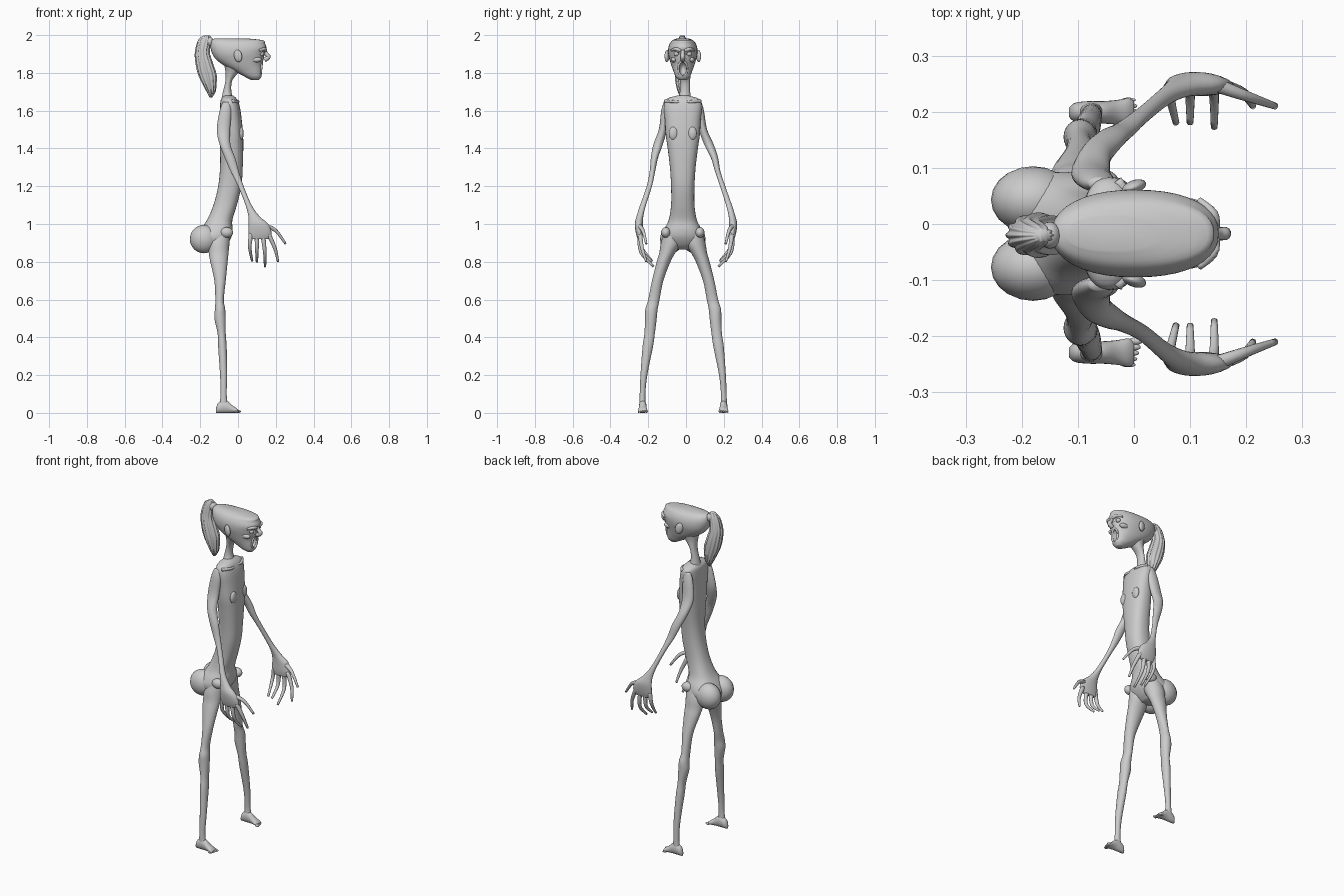
import bpy, bmesh, math
from mathutils import Vector

skin = bpy.data.materials.new("pale_grey")
skin.diffuse_color = (0.6, 0.6, 0.6, 1)
CY = -0.017  # body mid-plane


def finish(name, bm):
    bmesh.ops.recalc_face_normals(bm, faces=bm.faces)
    me = bpy.data.meshes.new(name)
    bm.to_mesh(me)
    bm.free()
    me.materials.append(skin)
    me.shade_smooth()
    ob = bpy.data.objects.new(name, me)
    bpy.context.collection.objects.link(ob)
    return ob


def spline(rows, steps=4):
    """Catmull-Rom through rows of numbers."""
    out = []
    for i in range(len(rows) - 1):
        a, b, c, d = (rows[max(i - 1, 0)], rows[i], rows[i + 1], rows[min(i + 2, len(rows) - 1)])
        for k in range(steps):
            t = k / steps
            out.append([q + 0.5 * t * (r - p + t * (2*p - 5*q + 4*r - s + t * (3*(q - r) + s - p)))
                        for p, q, r, s in zip(a, b, c, d)])
    return out + [list(rows[-1])]


def loft(name, rings, n=24, axis='Z', power=2.0, ripple=0.0):
    """Rings are (x, y, z, ra, rb); axis Z, X, or None to follow the path."""
    rings = spline(rings)
    pts = [Vector(r[:3]) for r in rings]
    bm = bmesh.new()
    loops = []
    for i, (p, r) in enumerate(zip(pts, rings)):
        if axis == 'Z':
            u, v = Vector((1, 0, 0)), Vector((0, 1, 0))
        elif axis == 'X':
            u, v = Vector((0, 1, 0)), Vector((0, 0, 1))
        else:
            t = (pts[min(i + 1, len(pts) - 1)] - pts[max(i - 1, 0)]).normalized()
            u = t.cross(Vector((0.3, 1, 0.2))).normalized()
            v = t.cross(u)
        loop = []
        for k in range(n):
            a = 2 * math.pi * k / n
            c, s = math.cos(a), math.sin(a)
            f = 1 + ripple * math.cos(12 * a)
            c = math.copysign(abs(c) ** (2 / power), c) * f
            s = math.copysign(abs(s) ** (2 / power), s) * f
            loop.append(bm.verts.new(p + u * c * max(r[3], 0.002) + v * s * max(r[4], 0.002)))
        loops.append(loop)
    for a, b in zip(loops, loops[1:]):
        for k in range(n):
            bm.faces.new((a[k], a[(k + 1) % n], b[(k + 1) % n], b[k]))
    bm.faces.new(loops[0])
    bm.faces.new(loops[-1])
    return finish(name, bm)


def column(name, rows, **kw):
    """Rows are (z, x back, x front, y centre, half width)."""
    return loft(name, [((a + b) / 2, y, z, (b - a) / 2, w) for z, a, b, y, w in rows], **kw)


def limb(name, rows, s, **kw):
    """Rows are (z, x back, x front, inner y, outer y, mid y)."""
    return column(name, [(z, a, b, c + s * (i + o) / 2, (o - i) / 2)
                         for z, a, b, i, o, c in rows], **kw)


def blob(name, loc, size, rot=(0, 0, 0)):
    bm = bmesh.new()
    bmesh.ops.create_uvsphere(bm, u_segments=20, v_segments=14, radius=1)
    ob = finish(name, bm)
    ob.location, ob.scale, ob.rotation_euler = loc, size, rot
    return ob


def tube(name, path, radii):
    return loft(name, [(*p, r, r) for p, r in zip(path, radii)], n=12, axis=None)


# Torso and neck
column("torso", [(z, a, b, CY, w) for z, a, b, w in [
    (1.68, -.07, -.025, .03), (1.66, -.09, -.005, .09), (1.62, -.095, .01, .101),
    (1.55, -.095, .02, .095), (1.47, -.095, .027, .09), (1.4, -.095, .028, .08),
    (1.3, -.095, .025, .068), (1.2, -.105, .018, .062), (1.1, -.13, -.006, .062),
    (1.02, -.165, -.03, .075), (.97, -.2, -.028, .1), (.93, -.22, -.035, .11),
    (.89, -.21, -.06, .095), (.865, -.18, -.09, .05)]], n=32, power=2.4)
column("neck", [(1.85, -.075, .04, -.015, .05), (1.81, -.067, .01, -.01, .036),
                (1.76, -.066, -.03, -.005, .027), (1.7, -.08, -.035, -.005, .027),
                (1.65, -.09, -.02, -.01, .04)])

# Head with open mouth and eye sockets
head = column("head", [(z, a, b, CY, w) for z, a, b, w in [
    (1.762, .07, .11, .02), (1.78, .035, .124, .038), (1.81, -.02, .128, .05),
    (1.84, -.075, .127, .061), (1.87, -.115, .135, .07), (1.9, -.135, .141, .077),
    (1.93, -.145, .151, .077), (1.955, -.147, .143, .069), (1.973, -.142, .132, .054),
    (1.983, -.12, .04, .03)]], n=40, power=2.3)
cutters = [blob("mouth_cutter", (.13, CY, 1.822), (.05, .022, .037))]
for s in (-1, 1):
    cutters.append(blob("eye_socket_cutter", (.15, CY + s * .034, 1.9), (.024, .021, .014)))
for c in cutters:
    c.hide_render = True
    c.hide_viewport = True
    m = head.modifiers.new("cut", 'BOOLEAN')
    m.operation, m.object, m.solver = 'DIFFERENCE', c, 'EXACT'
tube("nose", [(.138, CY, 1.925), (.15, CY, 1.9), (.162, CY, 1.885), (.14, CY, 1.868)],
     [.008, .011, .012, .012])
tube("lips", [(.123 + .004 * math.sin(a), CY + .024 * math.cos(a), 1.822 + .039 * math.sin(a))
              for a in [2 * math.pi * k / 12 for k in range(13)]], [.006] * 13)
for s in (-1, 1):
    blob("eye", (.126, CY + s * .034, 1.9), (.013, .014, .012))
    tube("brow", [(.145, CY + s * .01, 1.918), (.14, CY + s * .035, 1.926), (.115, CY + s * .06, 1.92)],
         [.008, .01, .006])
    blob("ear", (.0, CY + s * .083, 1.89), (.022, .012, .033), (0, -.2, s * .35))
    blob("cheekbone", (.095, CY + s * .047, 1.87), (.03, .016, .015))

# Ponytail and its tie
column("ponytail", [(z, a, b, -.02, w) for z, a, b, w in [
    (1.999, -.178, -.15, .01), (1.975, -.208, -.142, .02), (1.91, -.226, -.152, .03),
    (1.85, -.222, -.135, .037), (1.79, -.208, -.116, .037), (1.74, -.185, -.116, .032),
    (1.7, -.165, -.12, .022), (1.67, -.15, -.137, .006)]], n=72, ripple=.07)
blob("hair_tie", (-.15, -.02, 1.965), (.02, .024, .026))

side = {-1: "right", 1: "left"}
for s in (-1, 1):
    n = side[s]
    # Buttock, hip bone, chest and collarbone
    blob(n + "_buttock", (-.18, CY + s * .06, .92), (.075, .06, .075), (0, .25, 0))
    blob(n + "_hip_bone", (-.06, CY + s * .09, .955), (.034, .025, .028))
    blob(n + "_breast", (.016, CY + s * .05, 1.48), (.014, .024, .035))
    tube(n + "_collarbone", [(-.008, CY + s * .015, 1.645), (.0, CY + s * .05, 1.648),
                             (-.03, CY + s * .095, 1.65)], [.007, .008, .009])
    # Leg
    limb(n + "_leg", [(*r, -.015) for r in [
        (.96, -.14, -.045, .03, .1), (.9, -.16, -.045, .012, .118), (.85, -.155, -.05, .04, .126),
        (.8, -.147, -.055, .067, .14), (.7, -.125, -.065, .105, .165), (.6, -.12, -.075, .125, .185),
        (.55, -.122, -.068, .135, .2), (.5, -.125, -.065, .14, .202), (.42, -.108, -.065, .15, .205),
        (.35, -.105, -.06, .16, .215), (.2, -.095, -.057, .19, .226), (.1, -.092, -.06, .2, .23),
        (.03, -.1, -.052, .198, .232)]], s)
    # Foot and toes
    fy = -.015 + s * .214
    loft(n + "_foot", [(x, fy, h, w, h) for x, h, w in [
        (-.116, .014, .008), (-.105, .026, .017), (-.08, .034, .02), (-.055, .031, .02),
        (-.03, .02, .022), (-.01, .013, .025), (.0, .008, .02)]], axis='X')
    for k in range(5):
        r = .0075 - .0007 * k
        blob(n + "_toe", (.002 - .003 * k, fy - s * (.02 - .0105 * k), r), (.013, r * .9, r))
    # Arm and palm
    limb(n + "_arm", [
        (1.645, -.08, -.045, .08, .1, -.018), (1.6, -.097, -.035, .075, .113, -.018),
        (1.5, -.112, -.042, .085, .128, -.016), (1.42, -.097, -.04, .11, .16, -.013),
        (1.35, -.07, -.015, .14, .178, -.008), (1.28, -.04, .004, .158, .187, -.005),
        (1.2, .0, .03, .18, .208, 0), (1.1, .04, .072, .212, .243, 0),
        (1.04, .055, .115, .226, .262, 0), (1.0, .056, .16, .228, .271, 0),
        (.95, .056, .178, .228, .265, 0), (.92, .065, .165, .232, .256, 0)], s)
    # Fingers and thumb
    fingers = [("little_finger", (.07, .245, .95), (.062, .238, .88), (.075, .18, .805)),
               ("ring_finger", (.1, .245, .94), (.1, .238, .86), (.1, .18, .8)),
               ("middle_finger", (.132, .245, .94), (.142, .238, .85), (.143, .172, .775)),
               ("index_finger", (.16, .245, .95), (.196, .232, .87), (.212, .21, .8)),
               ("thumb", (.145, .248, .99), (.2, .228, .965), (.252, .21, .895))]
    for label, *path in fingers:
        tube(n + "_" + label, [(x, s * y, z) for x, y, z in path], [.013, .0095, .006])
